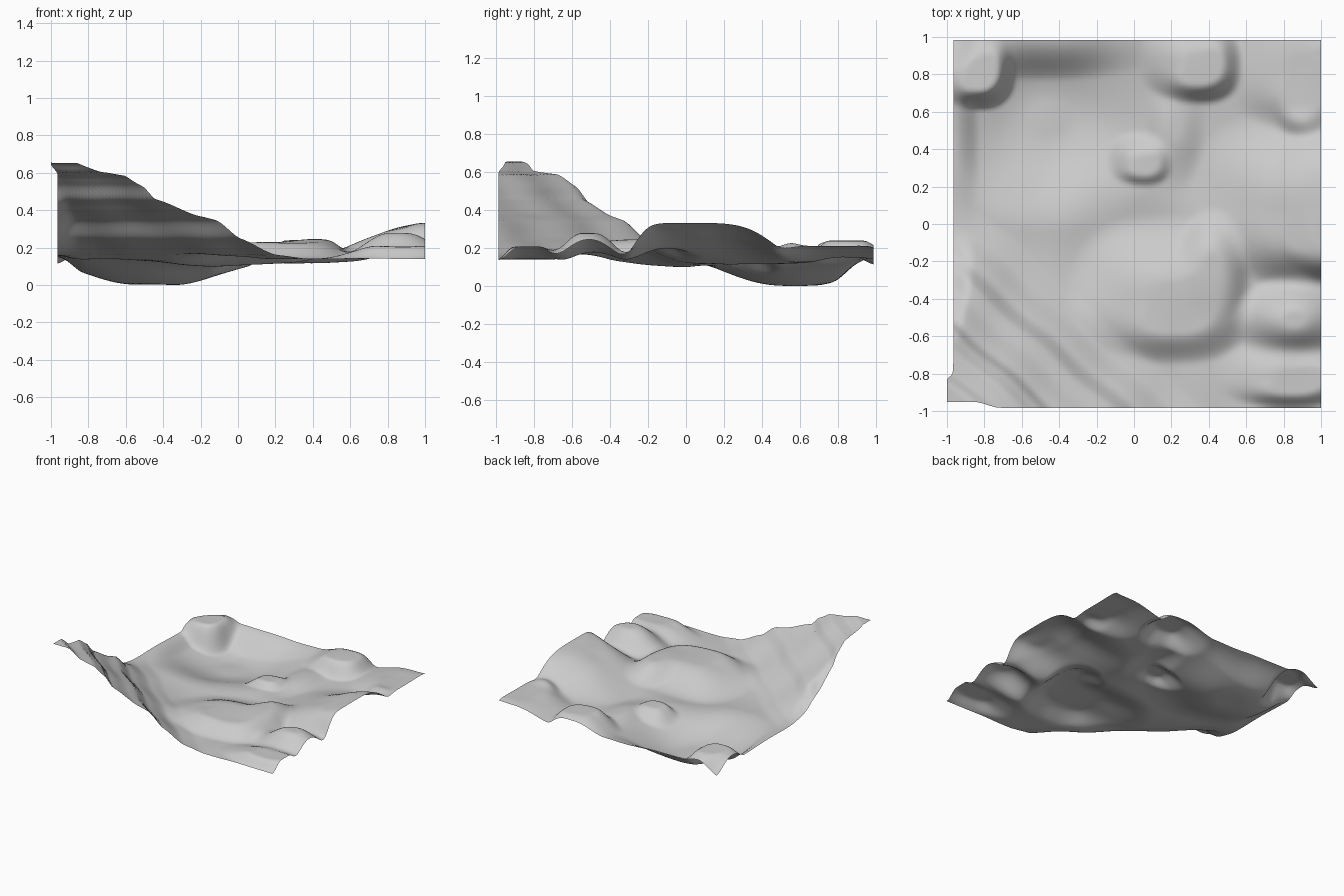
import bpy, bmesh, math

if "Cube" in bpy.data.objects:
    bpy.data.objects.remove(bpy.data.objects["Cube"])

N = 110                                   # grid resolution
X0, X1, Y0, Y1 = -0.966, 1.0, -0.985, 0.985
PLAIN = 0.137

# descending terraced ramp in the front left corner: (distance along diagonal, height)
RAMP = [(-1.84, .65), (-1.74, .60), (-1.62, .585), (-1.52, .53), (-1.45, .455),
        (-1.25, .365), (-1.18, .345), (-1.05, .245), (-.85, .16), (-.7, PLAIN)]


def smooth(t):
    t = max(0.0, min(1.0, t))
    return t * t * (3 - 2 * t)


def ramp_height(x, y):
    s = x + y + .07 * (y - x) + .012 * math.sin(9 * (y - x))
    s = max(RAMP[0][0], min(RAMP[-1][0], s))
    for (a, za), (b, zb) in zip(RAMP, RAMP[1:]):
        if s <= b:
            t = (s - a) / (b - a)
            return za + (zb - za) * (.4 * smooth(t) + .6 * t)
    return PLAIN


def blend(z, x, y, cx, cy, rx, ry, top, power=2.0, soft=.75, soft_nw=None):
    """Pull the ground towards a rounded landform; the north-west side may be gentler."""
    dx, dy = (x - cx) / rx, (y - cy) / ry
    r = (abs(dx) ** power + abs(dy) ** power) ** (1 / power)
    side = (dy - dx) / (1.414 * math.hypot(dx, dy) + 1e-6)
    e = soft + ((soft_nw or soft) - soft) * smooth(side + .3)
    return z + (top - z) * smooth((1 + e - r) / (2 * e))


# soft landforms: centre x, y, radius x, y, height
SOFT = [
    (-.02, -.12, .36, .24, .093),   # plain dip
    (.45, .30, .40, .35, .112),     # wide right dip
    (-.45, .57, .40, .35, .0),      # basin
    (-.50, 1.06, .55, .17, .165),   # back rim
    (-1.0, .35, .10, .60, .155),    # left rim
    (.22, .52, .10, .20, .15),      # low ridge
    (.90, .60, .09, .09, .225),     # back right bump
    (.86, -.51, .20, .14, .275),    # front right hill
]
# steep landforms, sharp towards the south-east
STEEP = [
    (-.84, .83, .16, .17, .225),    # back left knoll
    (.05, .33, .12, .10, .165),     # small centre knoll
    (.34, .86, .19, .17, .235),     # back terrace
    (.92, .82, .25, .27, .207),     # back right plateau
    (.21, -.40, .34, .27, .225),    # mesa
    (1.02, .08, .44, .34, .285),    # right hill
    (1.06, .08, .20, .30, .328),    # right hill crest
    (.84, -.82, .25, .13, .205),    # front right knoll
]


def height(x, y):
    z = ramp_height(x, y)
    for form in SOFT:
        z = blend(z, x, y, *form)
    for form in STEEP:
        z = blend(z, x, y, *form, power=2.5, soft=.33, soft_nw=.7)
    z = blend(z, x, y, .42, -.22, .12, .18, .245)     # mesa arm
    z = blend(z, x, y, -1.02, 1.05, .13, .15, .10)    # back left corner dip
    # faint unevenness
    return z + .003 * math.sin(13 * x + 4 * y) * math.sin(11 * y - 5 * x)


# terrain sheet
bm = bmesh.new()
grid = []
for j in range(N + 1):
    row = []
    for i in range(N + 1):
        x = X0 + (X1 - X0) * i / N
        y = Y0 + (Y1 - Y0) * j / N
        z = height(x, y)
        k = smooth((z - .59) / .055)        # pulled high corner
        row.append(bm.verts.new((x - .034 * k, y + .033 * k, z)))
    grid.append(row)
for j in range(N):
    for i in range(N):
        f = bm.faces.new((grid[j][i], grid[j][i + 1], grid[j + 1][i + 1], grid[j + 1][i]))
        f.smooth = True
low = min(v.co.z for v in bm.verts)
for v in bm.verts:
    v.co.z -= low

me = bpy.data.meshes.new("terrain")
bm.to_mesh(me)
bm.free()
mat = bpy.data.materials.new("light_grey")
mat.diffuse_color = (.6, .6, .6, 1)
mat.use_nodes = True
mat.node_tree.nodes["Principled BSDF"].inputs["Base Color"].default_value = mat.diffuse_color
me.materials.append(mat)
bpy.context.collection.objects.link(bpy.data.objects.new("terrain", me))
